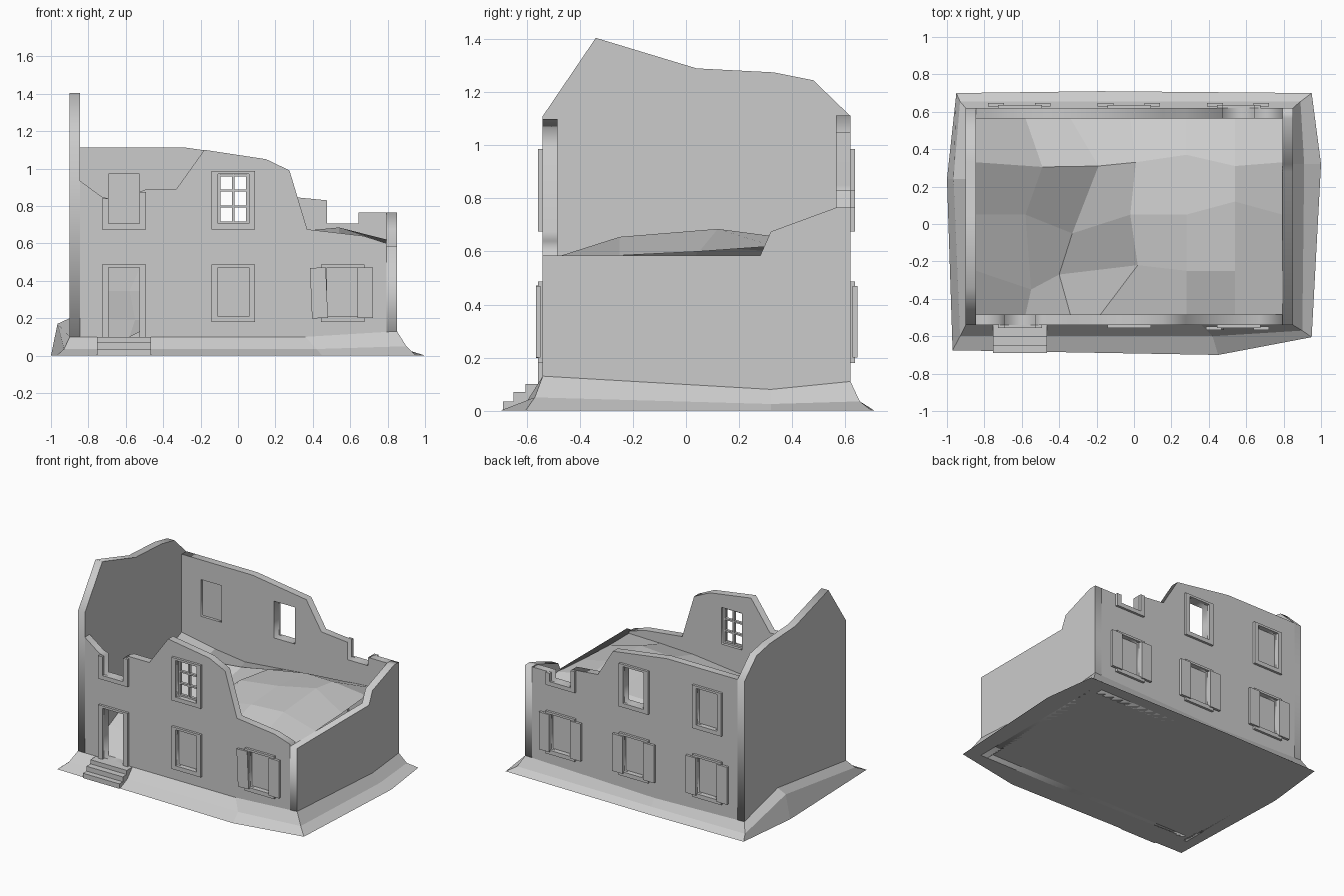
import bpy, math

if "Cube" in bpy.data.objects:
    bpy.data.objects.remove(bpy.data.objects["Cube"])

X0, X1, Y0, Y1, T = -0.90, 0.85, -0.54, 0.62, 0.055
COLS = (-0.61, -0.025, 0.56)          # window axes
HW = 0.083                            # half width of an opening


def mesh(name, verts, faces):
    me = bpy.data.meshes.new(name)
    me.from_pydata(verts, [], faces)
    ob = bpy.data.objects.new(name, me)
    bpy.context.collection.objects.link(ob)
    return ob


def box(name, x0, x1, y0, y1, z0, z1, tilt=0):
    bpy.ops.mesh.primitive_cube_add(
        size=1, location=((x0 + x1) / 2, (y0 + y1) / 2, (z0 + z1) / 2), rotation=(0, tilt, 0))
    ob = bpy.context.object
    ob.name = name
    ob.scale = (x1 - x0, y1 - y0, z1 - z0)
    return ob


def wall(name, outline, holes, loc, turn):
    """Extruded outline with rectangular openings."""
    cu = bpy.data.curves.new(name, 'CURVE')
    cu.dimensions, cu.fill_mode, cu.extrude = '2D', 'BOTH', T / 2
    rects = [[(a, c), (b, c), (b, d), (a, d)] for a, b, c, d in holes]
    for pts in [outline] + rects:
        sp = cu.splines.new('POLY')
        sp.points.add(len(pts) - 1)
        for p, (u, v) in zip(sp.points, pts):
            p.co = (u, v, 0, 1)
        sp.use_cyclic_u = True
    ob = bpy.data.objects.new(name, cu)
    bpy.context.collection.objects.link(ob)
    ob.location = loc
    ob.rotation_euler = (math.pi / 2, 0, turn)
    bpy.ops.object.select_all(action='DESELECT')
    ob.select_set(True)
    bpy.context.view_layer.objects.active = ob
    bpy.ops.object.convert(target='MESH')


def hole(cx, z0, z1):
    return (cx - HW, cx + HW, z0, z1)


LOW, UP = (0.21, 0.47), (0.705, 0.97)

# walls with broken tops
a, b, c = COLS
front = [(X0 + T, 0), (X1 - T, 0), (X1 - T, 0.60), (0.67, 0.64), (0.37, 0.675), (0.275, 0.99),
         (0.15, 1.05), (-0.18, 1.10), (-0.33, 0.89), (-0.49, 0.89), (a + HW, 0.875),
         (a + HW, 0.705), (a - HW, 0.705), (a - HW, 0.84), (-0.73, 0.85), (X0 + T, 0.935)]
wall("front_wall", front, [hole(a, 0.10, 0.47), hole(b, *LOW), hole(c, *LOW), hole(b, *UP)],
     (0, Y0 + T / 2, 0), 0)
back = [(X0 + T, 0), (X1 - T, 0), (X1 - T, 0.765), (c + HW, 0.765), (c + HW, 0.705),
        (c - HW, 0.705), (c - HW, 0.83), (0.27, 0.85), (0.15, 1.05), (-0.28, 1.112), (X0 + T, 1.112)]
wall("back_wall", back, [hole(x, *LOW) for x in COLS] + [hole(a, *UP), hole(b, *UP)],
     (0, Y1 - T / 2, 0), 0)
left = [(Y0, 0), (Y1, 0), (Y1, 1.11), (0.48, 1.245), (0.33, 1.275), (0.04, 1.29), (-0.34, 1.405), (Y0, 1.11)]
wall("left_gable_wall", left, [], (X0 + T / 2, 0, 0), math.pi / 2)
right = [(Y0, 0), (Y1, 0), (Y1, 0.765), (0.565, 0.765), (0.32, 0.675), (0.28, 0.585), (Y0, 0.585)]
wall("right_wall", right, [], (X1 - T / 2, 0, 0), math.pi / 2)


def frame(name, cx, z0, z1, side, left_top=None, right_top=None, sill=True):
    """Raised surround; given broken heights the lintel is missing."""
    y = (Y0 - 0.017, Y0 + 0.004) if side < 0 else (Y1 - 0.004, Y1 + 0.017)
    w, o = 0.034, HW + 0.034
    if sill:
        box(name + "_sill", cx - o, cx + o, *y, z0 - 0.03, z0)
    if left_top is None:
        box(name + "_lintel", cx - o, cx + o, *y, z1, z1 + 0.016)
    box(name + "_left_jamb", cx - o, cx - o + w, *y, z0, left_top or z1)
    box(name + "_right_jamb", cx + o - w, cx + o, *y, z0, right_top or z1)


def panel(name, cx, z0, z1, side):
    y = Y0 + 0.027 if side < 0 else Y1 - 0.027
    box(name, cx - HW, cx + HW, y - 0.008, y + 0.008, z0, z1)


def shutters(name, cx, side, tilt=0):
    y = (Y0 - 0.026, Y0 - 0.008) if side < 0 else (Y1 + 0.008, Y1 + 0.026)
    box(name + "_left", cx - 0.17, cx - 0.085, *y, 0.20, 0.47, tilt)
    box(name + "_right", cx + 0.08, cx + 0.163, *y, 0.20, 0.47)


# front openings
frame("door_frame", a, 0.10, 0.47, -1, sill=False)
frame("front_broken_window", a, *UP, -1, 0.84, 0.875)
frame("front_upper_window", b, *UP, -1)
for x in (b, c):
    frame("front_lower_window", x, *LOW, -1)
    panel("front_lower_panel", x, *LOW, -1)
shutters("front_shutter", c, -1, math.radians(-2.5))

# glazing bars
gy = (Y0 + 0.015, Y0 + 0.035)
for x, w in ((b - HW + 0.007, 0.014), (b, 0.012), (b + HW - 0.007, 0.014)):
    box("window_bar_upright", x - w / 2, x + w / 2, *gy, *UP)
for z in (0.712, 0.797, 0.882, 0.963):
    box("window_bar_cross", b - HW, b + HW, *gy, z - 0.006, z + 0.006)

# back openings
for x in COLS:
    frame("back_lower_window", x, *LOW, 1)
    panel("back_lower_panel", x, *LOW, 1)
    shutters("back_shutter", x, 1)
frame("back_upper_window", a, *UP, 1)
panel("back_upper_panel", a, *UP, 1)
frame("back_open_window", b, *UP, 1)
frame("back_broken_window", c, *UP, 1, 0.83, 0.765)

# door steps and threshold
for y, z in ((-0.69, 0.035), (-0.65, 0.07), (-0.605, 0.10)):
    box("door_step", -0.755, -0.465, y, Y0 + 0.01, 0, z)
box("inner_floor", X0 + T, X1 - T, Y0 + T, Y1 - T, 0.06, 0.10)

# earth bank around the walls: outer, middle, inner rings
rings = [
    [(-.97, -.675, 0), (.45, -.70, 0), (.95, -.605, 0), (1, .32, 0),
     (.95, .70, 0), (-.18, .71, 0), (-.95, .70, 0), (-1, .24, 0)],
    [(-.93, -.60, .035), (.42, -.60, .035), (.90, -.57, .05), (.91, .32, .025),
     (.89, .655, .035), (-.18, .655, .03), (-.93, .655, .035), (-.965, .24, .17)],
    [(X0, Y0, .10), (.36, Y0, .10), (X1, Y0, .13), (X1, .32, .08),
     (X1, Y1, .11), (-.18, Y1, .08), (X0, Y1, .10), (X0, .24, .20)]]
faces = [(r * 8 + i, r * 8 + (i + 1) % 8, r * 8 + 8 + (i + 1) % 8, r * 8 + 8 + i)
         for r in range(2) for i in range(8)]
mesh("earth_bank", sum(rings, []), faces + [tuple(range(7, -1, -1))])

# rubble heap filling the house, sloping down to the door
xs = (-.845, -.58, -.34, -.02, .28, .54, .795)
ys = (-.485, -.25, .05, .33, .565)
heights = [[.10, .10, .22, .52, .57, .58, .585],
           [.20, .19, .20, .58, .64, .655, .585],
           [.345, .345, .345, .62, .66, .685, .60],
           [.46, .54, .57, .60, .63, .66, .62],
           [.55, .50, .47, .50, .53, .55, .57]]
move = {(1, 0): (0, .13), (1, 1): (.03, -.1), (2, 1): (-.06, -.02), (2, 2): (.01, -.10),
        (2, 3): (.15, -.02), (1, 3): (.09, -.025), (3, 0): (-.16, 0), (3, 1): (.04, .03),
        (4, 3): (0, .04), (5, 2): (0, .07), (5, 3): (0, -.02), (3, 3): (.03, 0)}
move.pop((1, 0))
verts = []
for j, y in enumerate(ys):
    for i, x in enumerate(xs):
        dx, dy = move.get((i, j), (0, 0))
        verts.append((x + dx, y + dy, heights[j][i]))
quads = [(j * 7 + i, j * 7 + i + 1, j * 7 + i + 8, j * 7 + i + 7) for j in range(4) for i in range(6)]
mesh("rubble_heap", verts, quads)
